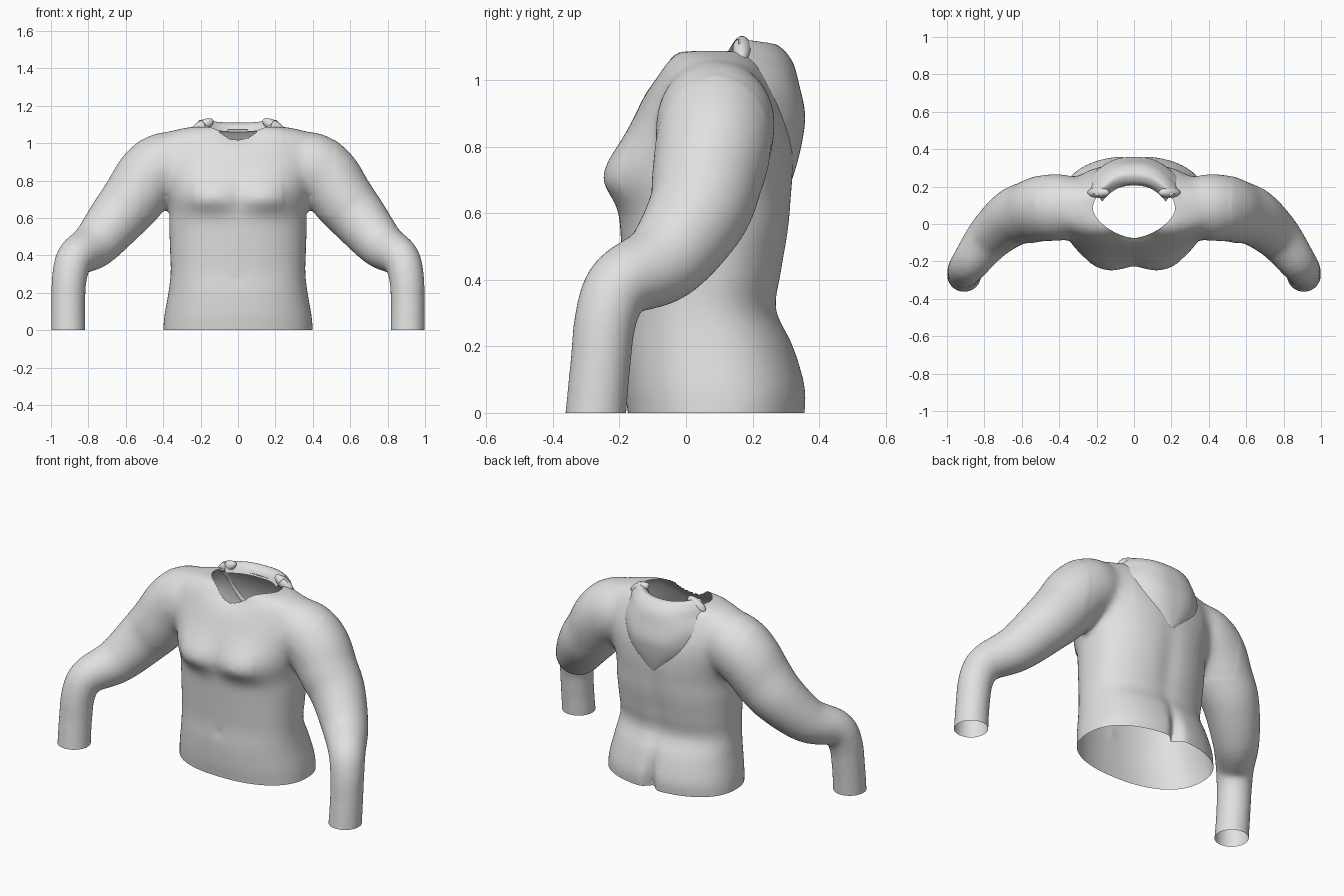
import bpy, bmesh, math
from mathutils import Vector

if "Cube" in bpy.data.objects:
    bpy.data.objects.remove(bpy.data.objects["Cube"])

fabric = bpy.data.materials.new("light grey fabric")
fabric.diffuse_color = (0.75, 0.75, 0.74, 1)
fabric.use_nodes = True
fabric.node_tree.nodes["Principled BSDF"].inputs["Base Color"].default_value = fabric.diffuse_color


def spline(keys, steps):
    """Smooth curve through tuples of any length."""
    out = []
    for i in range(len(keys) - 1):
        k = [keys[max(0, min(len(keys) - 1, i + j))] for j in (-1, 0, 1, 2)]
        for s in range(steps):
            t = s / steps
            out.append([0.5 * (2 * b + (c - a) * t + (2*a - 5*b + 4*c - d) * t**2
                        + (3*b - a - 3*c + d) * t**3) for a, b, c, d in zip(*k)])
    return out + [list(keys[-1])]


def loft(bm, rings, closed=True):
    """Skin a list of rings; closed rings also get end caps."""
    rows = [[bm.verts.new(p) for p in r] for r in rings]
    n = len(rows[0])
    for a, b in zip(rows, rows[1:]):
        for i in range(n if closed else n - 1):
            j = (i + 1) % n
            bm.faces.new((a[i], a[j], b[j], b[i]))
    if closed:
        bm.faces.new(rows[0])
        bm.faces.new(rows[-1])


def finish(bm, name):
    me = bpy.data.meshes.new(name)
    bm.to_mesh(me)
    bm.free()
    me.materials.append(fabric)
    for p in me.polygons:
        p.use_smooth = True
    ob = bpy.data.objects.new(name, me)
    bpy.context.collection.objects.link(ob)
    return ob


def bump(x, z, cx, cz, wx, wz):
    return math.exp(-((abs(x) - cx) / wx) ** 2 - ((z - cz) / wz) ** 2)


# torso: height, half width, front y, back y
TORSO = [(-.06, .40, -.17, .35), (0, .40, -.175, .36), (.08, .393, -.185, .36),
         (.2, .372, -.19, .325), (.31, .36, -.185, .275), (.42, .363, -.19, .29),
         (.55, .367, -.197, .312), (.65, .367, -.20, .32), (.74, .385, -.197, .325),
         (.83, .41, -.175, .32), (.91, .43, -.145, .30), (.98, .43, -.112, .27),
         (1.03, .415, -.085, .24), (1.065, .36, -.06, .215), (1.088, .26, -.03, .185)]


def torso_ring(z, hx, yf, yb):
    ring = []
    for i in range(128):
        a = 2 * math.pi * i / 128
        c, s = math.cos(a), math.sin(a)
        x = hx * math.copysign(abs(c) ** .87, c)
        y = (yf + yb) / 2 + (yb - yf) / 2 * math.copysign(abs(s) ** .87, s)
        if s < 0:   # chest, navel and dip below the throat
            y -= .062 * bump(x, z, .165, .705, .17, .12 if z > .705 else .075) * min(1, -3 * s)
            y += .006 * bump(x, z, 0, .27, .025, .03)
            y += .03 * bump(x, z, 0, 1.05, .12, .05)
        else:       # seat crease and spine hollow
            y -= .06 * bump(x, z, 0, -.02, .03, .17)
            y -= .012 * bump(x, z, 0, .5, .06, .25)
        ring.append((x, y, z))
    return ring


# sleeve centre line and radius
SLEEVE = [(.26, .09, .91, .14), (.38, .09, .887, .178), (.475, .085, .82, .178),
          (.555, .065, .71, .168), (.645, .035, .60, .153), (.765, -.065, .458, .127),
          (.867, -.195, .388, .103), (.90, -.24, .29, .094), (.908, -.257, .15, .091),
          (.908, -.271, 0, .092), (.908, -.277, -.06, .092)]


def sleeve_rings(side):
    pts = spline(SLEEVE, 5)
    pos = [Vector((side * p[0], p[1], p[2])) for p in pts]
    u, rings = Vector((0, 1, 0)), []
    for i, c in enumerate(pos):
        t = (pos[min(i + 1, len(pos) - 1)] - pos[max(i - 1, 0)]).normalized()
        u = (u - t * u.dot(t)).normalized()
        v = t.cross(u)
        rings.append([c + pts[i][3] * (u * math.cos(k * math.pi / 16)
                     + v * math.sin(k * math.pi / 16)) for k in range(32)])
    return rings


bm = bmesh.new()
loft(bm, [torso_ring(*k) for k in spline(TORSO, 6)])
for side in (1, -1):
    loft(bm, sleeve_rings(side))
bmesh.ops.recalc_face_normals(bm, faces=bm.faces)
solid = finish(bm, "garment_solid")

# weld torso and sleeves into one skin
mod = solid.modifiers.new("weld", 'REMESH')
mod.mode = 'VOXEL'
mod.voxel_size = .013
dg = bpy.context.evaluated_depsgraph_get()
bm = bmesh.new()
bm.from_mesh(solid.evaluated_get(dg).to_mesh())
bpy.data.objects.remove(solid)


def soften(verts, times):
    for _ in range(times):
        bmesh.ops.smooth_vert(bm, verts=verts, factor=.5,
                              use_axis_x=True, use_axis_y=True, use_axis_z=True)


soften(bm.verts[:], 4)
soften([v for v in bm.verts if .24 < abs(v.co.x) < .52 and v.co.z > .62], 22)

# open hem and cuffs
bmesh.ops.bisect_plane(bm, geom=bm.verts[:] + bm.edges[:] + bm.faces[:],
                       plane_co=(0, 0, 0), plane_no=(0, 0, 1), clear_inner=True)


# neck opening, pointed at the front
def neck_scale(co):
    dx, dy = abs(co.x) / .22, (co.y - .08) / (.125 if co.y > .08 else .155)
    p = 2.3 if dy > 0 else 1.6
    return (dx ** p + abs(dy) ** p) ** (1 / p)


hole = []
for f in bm.faces:
    c = f.calc_center_median()
    if c.z > .9 and neck_scale(c) < 1:
        hole.append(f)
bmesh.ops.delete(bm, geom=hole, context='FACES')
for v in bm.verts:
    if v.is_boundary and v.co.z > .9:
        s = neck_scale(v.co)
        v.co.x /= s
        v.co.y = .08 + (v.co.y - .08) / s
finish(bm, "sweater_body")

# hood lying on the back: height, half width, side y, middle y
HOOD = [(1.06, .17, .12, .205), (1.095, .185, .14, .225), (1.108, .205, .155, .27),
        (1.06, .24, .17, .318), (.98, .24, .235, .342), (.90, .215, .268, .358),
        (.83, .172, .29, .352), (.765, .11, .30, .338), (.72, .05, .308, .325),
        (.70, .008, .312, .318)]
bm = bmesh.new()
rows = []
for z, w, ye, ym in spline(HOOD, 5):
    rows.append([(w * u, ye + (ym - ye) * (1 - abs(u) ** 2.6),
                  z + .015 * u * u * (z > 1.05))
                 for u in [k / 16 for k in range(-16, 17)]])
loft(bm, rows, closed=False)
bmesh.ops.recalc_face_normals(bm, faces=bm.faces)
finish(bm, "hood")

# gathered folds where the hood meets the neckline
for side, name in ((1, "left_collar_fold"), (-1, "right_collar_fold")):
    bm = bmesh.new()
    bmesh.ops.create_uvsphere(bm, u_segments=16, v_segments=10, radius=1)
    for v in bm.verts:
        x, y, z = v.co
        v.co = (side * (.19 + .06 * x), .168 + .028 * y,
                1.093 + .033 * z - .024 * x)
    bmesh.ops.recalc_face_normals(bm, faces=bm.faces)
    finish(bm, name)
